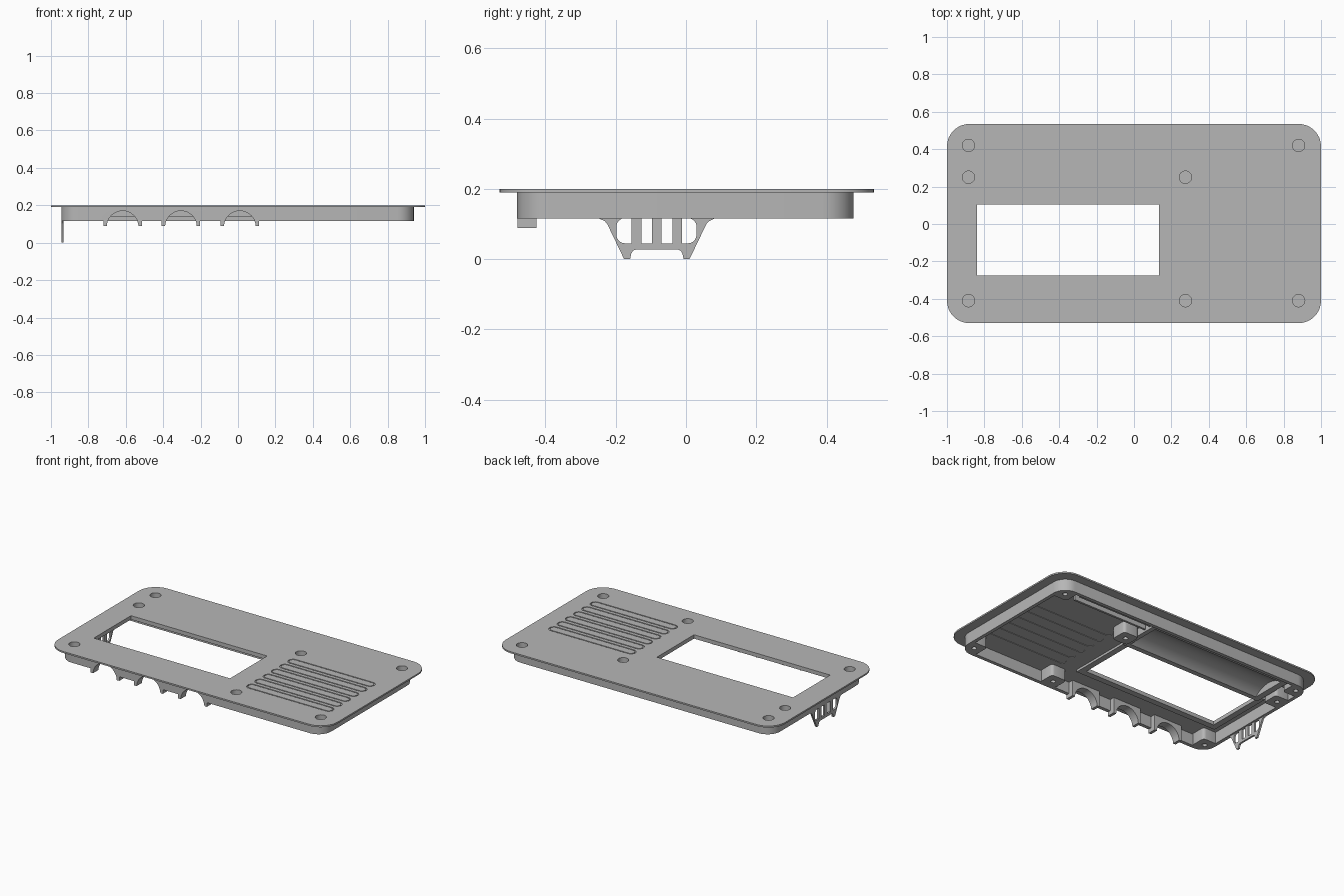
import bpy, bmesh
from math import sin, cos, pi, radians

default = bpy.data.objects.get("Cube")
if default:
    bpy.data.objects.remove(default)

grey = bpy.data.materials.new("plain grey")
grey.use_nodes = True
grey.diffuse_color = (0.47, 0.47, 0.47, 1)
grey.node_tree.nodes["Principled BSDF"].inputs["Base Color"].default_value = (0.47, 0.47, 0.47, 1)


def prism(name, pts, lo, hi, axis="z"):
    """Extrude a 2D outline between lo and hi along an axis."""
    place = {"x": lambda u, v, w: (w, u, v),
             "y": lambda u, v, w: (u, w, v),
             "z": lambda u, v, w: (u, v, w)}[axis]
    bm = bmesh.new()
    ends = [[bm.verts.new(place(u, v, w)) for u, v in pts] for w in (lo, hi)]
    bm.faces.new(ends[0])
    bm.faces.new(ends[1])
    n = len(pts)
    for i in range(n):
        j = (i + 1) % n
        bm.faces.new((ends[0][i], ends[0][j], ends[1][j], ends[1][i]))
    bmesh.ops.recalc_face_normals(bm, faces=bm.faces)
    mesh = bpy.data.meshes.new(name)
    bm.to_mesh(mesh)
    bm.free()
    mesh.materials.append(grey)
    obj = bpy.data.objects.new(name, mesh)
    bpy.context.collection.objects.link(obj)
    return obj


def rect(x0, x1, y0, y1, r=0, steps=8):
    """Rectangle outline, with rounded corners when r is given."""
    if not r:
        return [(x0, y0), (x1, y0), (x1, y1), (x0, y1)]
    corners = [(x1 - r, y1 - r), (x0 + r, y1 - r), (x0 + r, y0 + r), (x1 - r, y0 + r)]
    return [(cx + r * cos(a), cy + r * sin(a))
            for k, (cx, cy) in enumerate(corners)
            for a in [(k + i / steps) * pi / 2 for i in range(steps + 1)]]


def circle(x, y, r, n=32):
    return [(x + r * cos(2 * pi * i / n), y + r * sin(2 * pi * i / n)) for i in range(n)]


def combine(obj, others, operation="DIFFERENCE"):
    """Apply booleans one after another and drop the helpers."""
    for other in others:
        mod = obj.modifiers.new("cut", "BOOLEAN")
        mod.operation, mod.object, mod.solver = operation, other, "EXACT"
        graph = bpy.context.evaluated_depsgraph_get()
        mesh = bpy.data.meshes.new_from_object(obj.evaluated_get(graph))
        obj.modifiers.clear()
        obj.data = mesh
        bpy.data.objects.remove(other)
    return obj


holes = [(-0.885, 0.42), (0.88, 0.42), (-0.885, 0.25), (0.275, 0.25),
         (0.275, -0.41), (0.88, -0.41), (-0.885, -0.41)]
arches = [-0.617, -0.305, 0.01]
slots = [0.13 - 0.0845 * i for i in range(6)]
TOP, UNDER, RIM = 0.2, 0.19, 0.115

# Top plate with display window, screw holes and vent outlines
plate = prism("top_plate", rect(-1, 1, -0.53, 0.535, 0.12), UNDER, TOP)
cuts = [prism("window_cut", rect(-0.84, 0.135, -0.275, 0.105), 0.1, 0.3)]
cuts += [prism("hole_cut", circle(x, y, 0.033), 0.1, 0.3) for x, y in holes]
for y in slots:
    ring = prism("groove_cut", rect(0.273, 0.885, y - 0.031, y + 0.031, 0.0305), 0.195, 0.3)
    core = prism("groove_core", rect(0.28, 0.878, y - 0.024, y + 0.024, 0.0235), 0.1, 0.4)
    cuts.append(combine(ring, [core]))
    cuts.append(prism("recess_cut", rect(0.28, 0.878, y - 0.024, y + 0.024, 0.0235), 0.1, 0.193))
combine(plate, cuts)

# Wall skirt: a cavity leaves the wall and the screw bosses standing
skirt = prism("wall_skirt", rect(-0.945, 0.94, -0.48, 0.477, 0.09), RIM, UNDER)
cavity = prism("cavity", rect(-0.922, 0.917, -0.457, 0.454, 0.07), 0, 0.3)
bosses = []
for x, y in holes:
    s = 0.055
    bosses.append(prism("boss", rect(x - s, x + s, y - s, y + s, 0.02, 4), -0.1, 0.4))
combine(cavity, bosses)
cuts = [cavity]
for x, y in holes:
    cuts.append(prism("counterbore", circle(x, y, 0.033), 0.15, 0.3))
    cuts.append(prism("pilot", circle(x, y, 0.015, 16), 0, 0.138))
cuts += [prism("arch_cut", circle(x, 0.085, 0.085), -0.6, -0.4, "y") for x in arches]
combine(skirt, cuts)

# Arched cable saddles along the front wall
for i, x in enumerate(arches):
    saddle = prism(f"cable_saddle_{i + 1}", rect(x - 0.103, x + 0.103, 0.088, UNDER), -0.4795, -0.425, "y")
    combine(saddle, [prism("arch_cut", circle(x, 0.085, 0.085), -0.6, -0.4, "y")])

# Raised frame under the window
frame = prism("window_frame", rect(-0.88, 0.175, -0.315, 0.145), 0.175, UNDER)
combine(frame, [prism("frame_cut", rect(-0.84, 0.135, -0.275, 0.105), 0.1, 0.3)])

# Concave trough behind the window
trough = prism("rear_trough", rect(-0.82, 0.21, 0.15, 0.44), 0.14, UNDER)
combine(trough, [prism("trough_cut", circle(0.295, 0.02, 0.165, 48), -0.78, 0.18, "x")])

# Guide rails behind the vents
for name, y in (("inner_rail", 0.355), ("outer_rail", 0.405)):
    prism(name, rect(0.22, 0.76, y, y + 0.014), 0.145, UNDER)

# Hanging side tab with slotted openings and two feet
half = [(0.163, RIM + 0.01), (0.163, RIM), (0.148, 0.108), (0.141, 0.1), (0.093, 0),
        (0.076, 0), (0.073, 0.015), (0.068, 0.024), (0.058, 0.028)]
mid = -0.083
outline = [(mid + u, v) for u, v in half] + [(mid - u, v) for u, v in reversed(half)]
tab = prism("side_tab", outline, -0.944, -0.932, "x")
opening = prism("tab_opening", rect(-0.198, 0.03, 0.045, 0.117, 0.025), -1.1, -0.8, "x")
bars = [prism("tab_bar", rect(mid + d - 0.014, mid + d + 0.014, 0, 0.2), -1.2, -0.7, "x")
        for d in (-0.058, 0, 0.058)]
combine(tab, [combine(opening, bars)])

# Smooth the rounded corners, keep hard edges
parts = [o for o in bpy.context.collection.objects if o.type == "MESH" and grey.name in o.data.materials]
bpy.ops.object.select_all(action="DESELECT")
for o in parts:
    o.select_set(True)
bpy.context.view_layer.objects.active = plate
bpy.ops.object.shade_smooth_by_angle(angle=radians(30))
